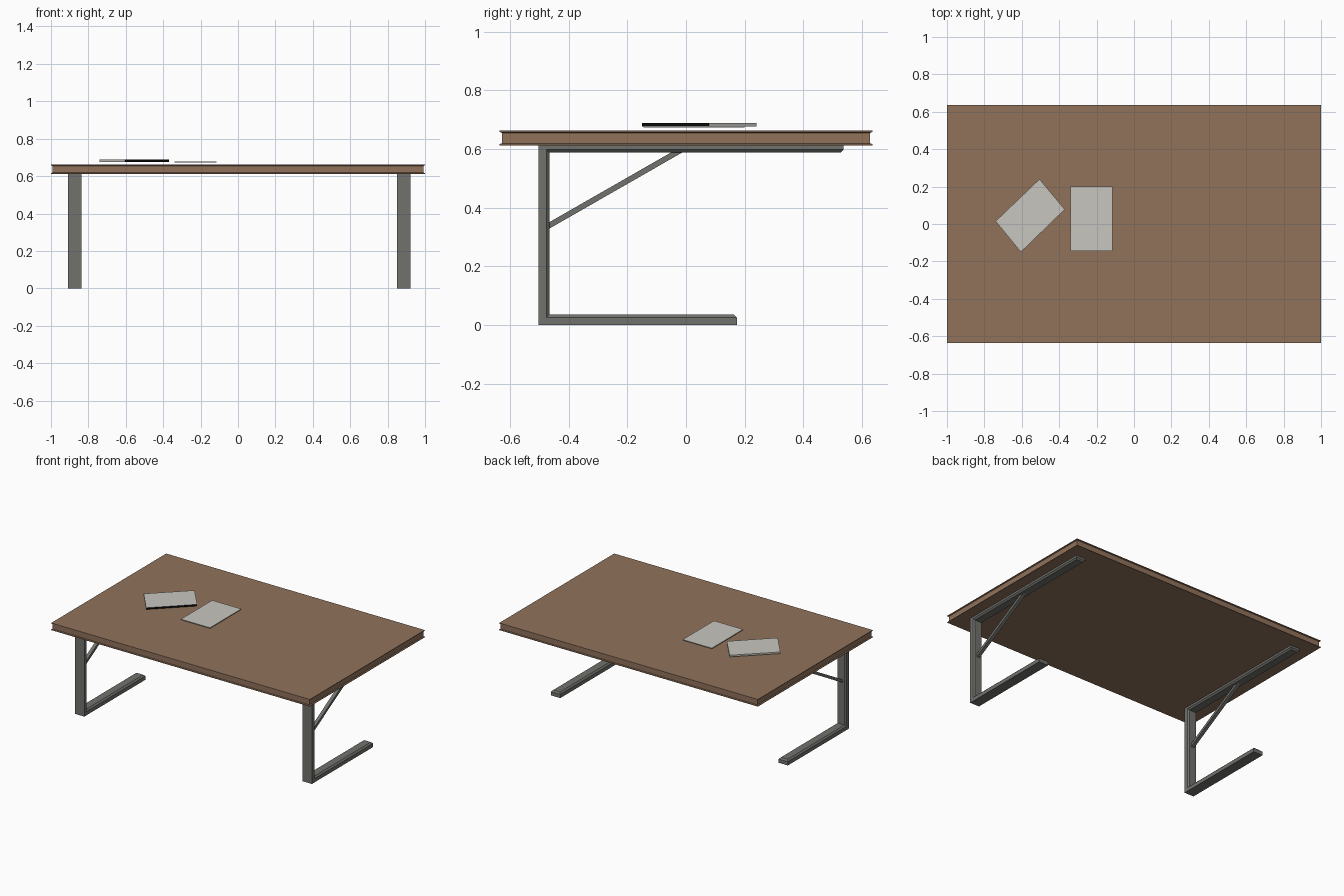
import bpy, bmesh, math
from mathutils import Vector

if "Cube" in bpy.data.objects:
    bpy.data.objects.remove(bpy.data.objects["Cube"])


def material(name, rgb):
    m = bpy.data.materials.new(name)
    m.diffuse_color = (*rgb, 1)
    m.use_nodes = True
    m.node_tree.nodes["Principled BSDF"].inputs["Base Color"].default_value = m.diffuse_color
    return m


WOOD = material("brown wood", (0.28, 0.168, 0.104))
STEEL = material("grey metal", (0.165, 0.165, 0.152))
PAPER = material("pale paper", (0.58, 0.565, 0.53))
BLACK = material("black spine", (0.004, 0.004, 0.004))


def finish(name, bm, *mats):
    bmesh.ops.recalc_face_normals(bm, faces=bm.faces)
    me = bpy.data.meshes.new(name)
    bm.to_mesh(me)
    bm.free()
    for m in mats:
        me.materials.append(m)
    ob = bpy.data.objects.new(name, me)
    bpy.context.collection.objects.link(ob)
    return ob


def loft(name, rings, *mats):
    """Join equal-sized rings of points and cap both ends."""
    bm = bmesh.new()
    vs = [[bm.verts.new(p) for p in r] for r in rings]
    n = len(rings[0])
    for a, b in zip(vs, vs[1:]):
        for i in range(n):
            j = (i + 1) % n
            bm.faces.new((a[i], a[j], b[j], b[i]))
    for r in (vs[0], vs[-1]):
        if n == 6:  # bevelled tube end: split at the chamfer line
            bm.faces.new((r[0], r[1], r[2], r[5]))
            bm.faces.new((r[2], r[3], r[4], r[5]))
        else:
            bm.faces.new(r)
    return finish(name, bm, *mats)


def rect(hx, hy, z):
    return [(-hx, -hy, z), (hx, -hy, z), (hx, hy, z), (-hx, hy, z)]


# table top with a shallow groove round its edge
loft("table_top", [rect(1 - i, 0.635 - i, z) for z, i in
                   ((0.612, 0.0), (0.616, 0.0), (0.619, 0.007),
                    (0.655, 0.007), (0.658, 0.0), (0.662, 0.0))], WOOD)

# C-shaped legs with bevelled inner edges, each with a diagonal brace
T, C, W = 0.036, 0.010, 0.036
BACK, TOP = -0.502, 0.624
SECTION = ((-W, 0), (W, 0), (W, T - C), (W - C, T), (C - W, T), (-W, T - C))


def leg(name, cx):
    def cut(d):
        return C if d == T else 0
    stations = (lambda d: (0.173 - cut(d), d),
                lambda d: (BACK + d, d),
                lambda d: (BACK + d, TOP - d),
                lambda d: (0.537 - cut(d), TOP - d))
    loft(name, [[(cx + x, *s(d)) for x, d in SECTION] for s in stations], STEEL)


def brace(name, cx):
    h, b = 0.011, 0.012
    ends = ((-0.475, 0.334), (0.0, 0.606))
    loft(name, [[(cx - b, y, z - h), (cx + b, y, z - h),
                 (cx + b, y, z + h), (cx - b, y, z + h)] for y, z in ends], STEEL)


for side, cx in (("left", -0.873), ("right", 0.887)):
    leg(side + "_leg", cx)
    brace(side + "_brace", cx)

# loose sheets of paper
loft("paper_sheet", [[(x, y, z) for x, y in
                      ((-0.34, -0.145), (-0.115, -0.145), (-0.115, 0.2), (-0.34, 0.2))]
                     for z in (0.673, 0.678)], PAPER)

# turned booklet; its front right side is the dark spine
book = loft("booklet", [[(x, y, z) for x, y in
                         ((-0.74, 0.015), (-0.605, -0.15), (-0.37, 0.078), (-0.505, 0.24))]
                        for z in (0.676, 0.688)], PAPER, BLACK)
for p in book.data.polygons:
    if p.normal.x > 0.3 and p.normal.y < -0.3:
        p.material_index = 1
